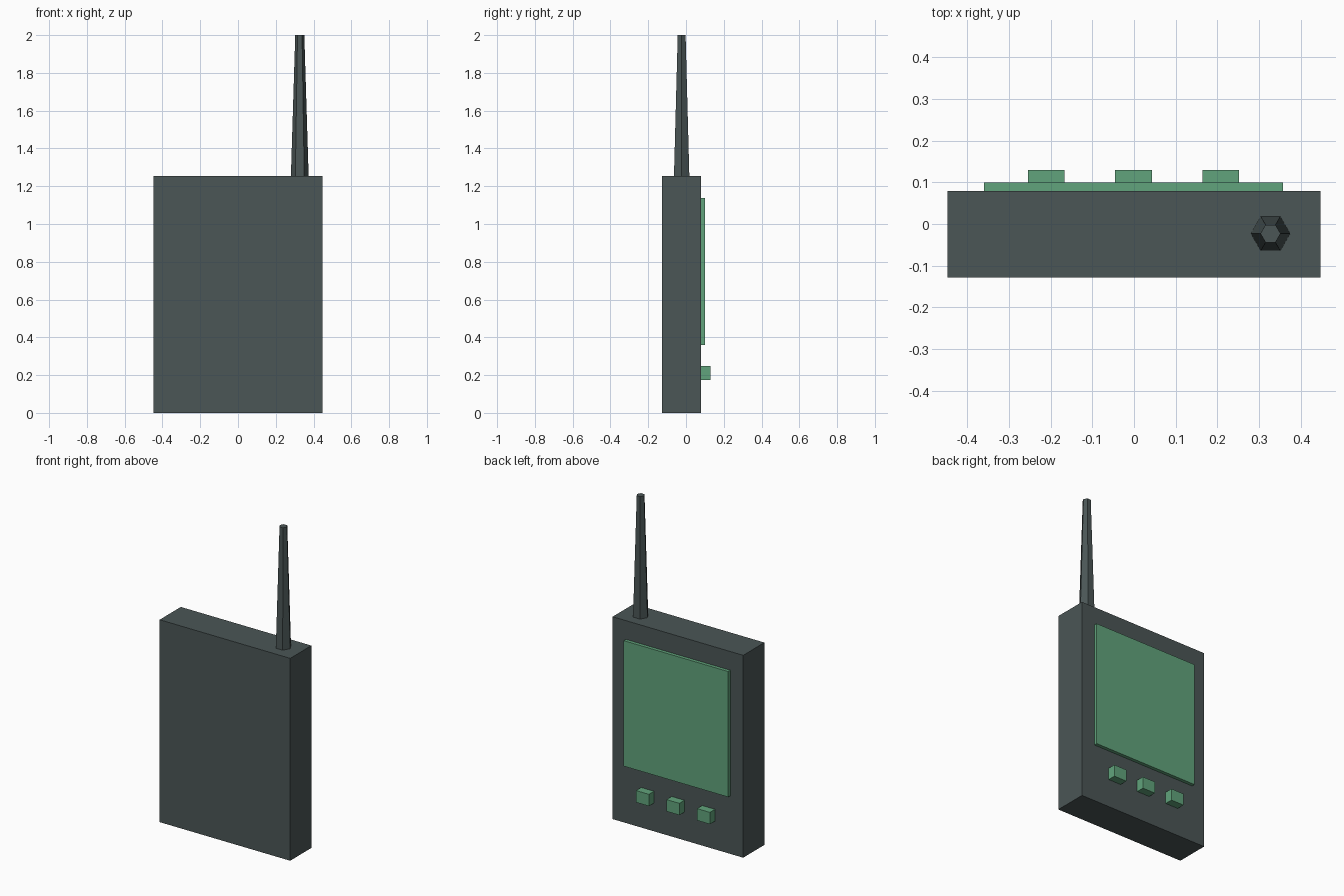
import bpy, bmesh, math

if "Cube" in bpy.data.objects:
    bpy.data.objects.remove(bpy.data.objects["Cube"])


def material(name, rgb):
    m = bpy.data.materials.new(name)
    m.diffuse_color = (*rgb, 1)
    m.use_nodes = True
    m.node_tree.nodes["Principled BSDF"].inputs["Base Color"].default_value = m.diffuse_color
    return m


dark = material("dark slate", (0.07, 0.093, 0.093))
green = material("soft green", (0.12, 0.37, 0.2))


def prism(name, bottom, top, mat):
    """Solid joining two matching rings of points."""
    bm = bmesh.new()
    lo = [bm.verts.new(p) for p in bottom]
    hi = [bm.verts.new(p) for p in top]
    bm.faces.new(lo[::-1])
    bm.faces.new(hi)
    n = len(lo)
    for i in range(n):
        j = (i + 1) % n
        bm.faces.new((lo[i], lo[j], hi[j], hi[i]))
    mesh = bpy.data.meshes.new(name)
    bm.to_mesh(mesh)
    bm.free()
    mesh.materials.append(mat)
    obj = bpy.data.objects.new(name, mesh)
    bpy.context.collection.objects.link(obj)


def box(name, x, y, z, mat):
    rings = [[(x[0], y[0], h), (x[1], y[0], h), (x[1], y[1], h), (x[0], y[1], h)] for h in z]
    prism(name, *rings, mat)


def hexagon(cx, cy, r, z):
    return [(cx + r * math.cos(i * math.pi / 3), cy + r * math.sin(i * math.pi / 3), z)
            for i in range(6)]


# Case
box("case", (-0.447, 0.447), (-0.128, 0.079), (0, 1.253), dark)

# Tapered six-sided antenna
prism("antenna", hexagon(0.327, -0.023, 0.047, 1.253), hexagon(0.327, -0.023, 0.024, 2.0), dark)

# Raised screen on the back
box("screen", (-0.359, 0.357), (0.079, 0.1), (0.36, 1.137), green)

# Row of three buttons
for i, cx in enumerate((-0.21, -0.001, 0.208)):
    box(f"button_{i + 1}", (cx - 0.044, cx + 0.044), (0.079, 0.129), (0.175, 0.248), green)
